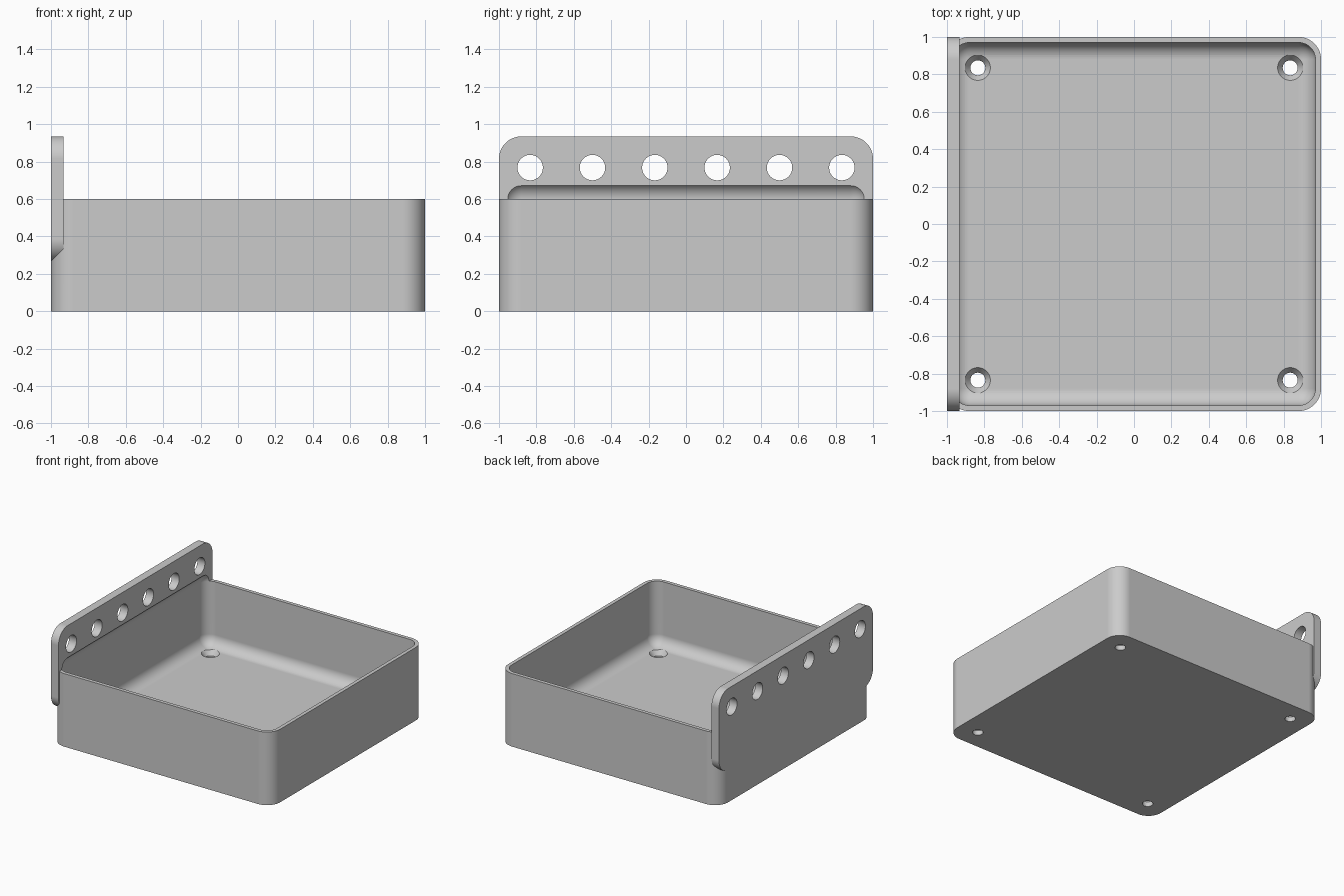
import bpy
import bmesh
import math
from mathutils import Matrix, Vector

if "Cube" in bpy.data.objects:
    bpy.data.objects.remove(bpy.data.objects["Cube"], do_unlink=True)

WALL, RADIUS = 0.03, 0.12
RIM, FLOOR = 0.6, 0.075
PLATE_X = -0.932

grey = bpy.data.materials.new("light grey")
grey.use_nodes = True
colour = (0.6, 0.6, 0.6, 1)
grey.diffuse_color = colour
grey.node_tree.nodes["Principled BSDF"].inputs["Base Color"].default_value = colour


def add_object(name, bm):
    mesh = bpy.data.meshes.new(name)
    bmesh.ops.recalc_face_normals(bm, faces=bm.faces)
    bm.to_mesh(mesh)
    bm.free()
    mesh.materials.append(grey)
    obj = bpy.data.objects.new(name, mesh)
    bpy.context.collection.objects.link(obj)
    return obj


def rounded_box(name, low, high, radius, axis=None):
    """Box rounded on edges along one axis, or on all edges."""
    low, high = Vector(low), Vector(high)
    bm = bmesh.new()
    bmesh.ops.create_cube(bm, size=1)
    bmesh.ops.scale(bm, vec=high - low, verts=bm.verts)
    bmesh.ops.translate(bm, vec=(low + high) / 2, verts=bm.verts)
    edges = [e for e in bm.edges if axis is None or
             abs(e.verts[0].co[axis] - e.verts[1].co[axis]) > 0.01]
    bmesh.ops.bevel(bm, geom=edges, offset=radius, segments=12,
                    profile=0.5, affect='EDGES')
    return add_object(name, bm)


def add_cone(bm, r_low, r_high, depth, centre, rotation=Matrix()):
    bmesh.ops.create_cone(bm, cap_ends=True, segments=48, radius1=r_low,
                          radius2=r_high, depth=depth,
                          matrix=Matrix.Translation(centre) @ rotation)


def combine(target, other, operation):
    mod = target.modifiers.new(operation.lower(), 'BOOLEAN')
    mod.operation = operation
    mod.solver = 'EXACT'
    mod.object = other
    bpy.context.view_layer.objects.active = target
    bpy.ops.object.modifier_apply(modifier=mod.name)
    bpy.data.objects.remove(other, do_unlink=True)


# Tray body with the hanging plate along its right side
tray = rounded_box("storage_tray", (-1, -1, 0), (1, 1, RIM), RADIUS, axis=2)
plate = rounded_box("hanging_plate", (-1, -1, 0.266), (PLATE_X, 1, 0.935),
                    RADIUS, axis=0)
combine(tray, plate, 'UNION')

# Filleted cavity, which also undercuts the foot of the plate
inner = 1 - WALL
cavity = rounded_box("cavity_cutter", (-inner, -inner, FLOOR),
                     (inner, inner, RIM + 0.088), RADIUS - WALL)
combine(tray, cavity, 'DIFFERENCE')

# Row of holes through the plate
bm = bmesh.new()
for i in range(6):
    add_cone(bm, 0.068, 0.068, 0.3, (-1, (i - 2.5) / 3, 0.768),
             Matrix.Rotation(math.pi / 2, 4, 'Y'))
combine(tray, add_object("plate_hole_cutter", bm), 'DIFFERENCE')

# Countersunk screw holes in the floor, clearing the floor fillet
shafts, sinks = bmesh.new(), bmesh.new()
sink_depth = 0.04
for x in (-0.835, 0.835):
    for y in (-0.835, 0.835):
        add_cone(shafts, 0.04, 0.04, 0.5, (x, y, 0.1))
        add_cone(sinks, 0.04, 0.07, sink_depth,
                 (x, y, FLOOR + 0.004 - sink_depth / 2))
combine(tray, add_object("screw_hole_cutter", shafts), 'DIFFERENCE')
combine(tray, add_object("countersink_cutter", sinks), 'DIFFERENCE')

# Smooth fillets, sharp rims and even shading on the flat walls
bpy.ops.object.select_all(action='DESELECT')
tray.select_set(True)
bpy.context.view_layer.objects.active = tray
bpy.ops.object.shade_smooth_by_angle(angle=math.radians(30))
weighted = tray.modifiers.new("flat_wall_shading", 'WEIGHTED_NORMAL')
weighted.keep_sharp = True
